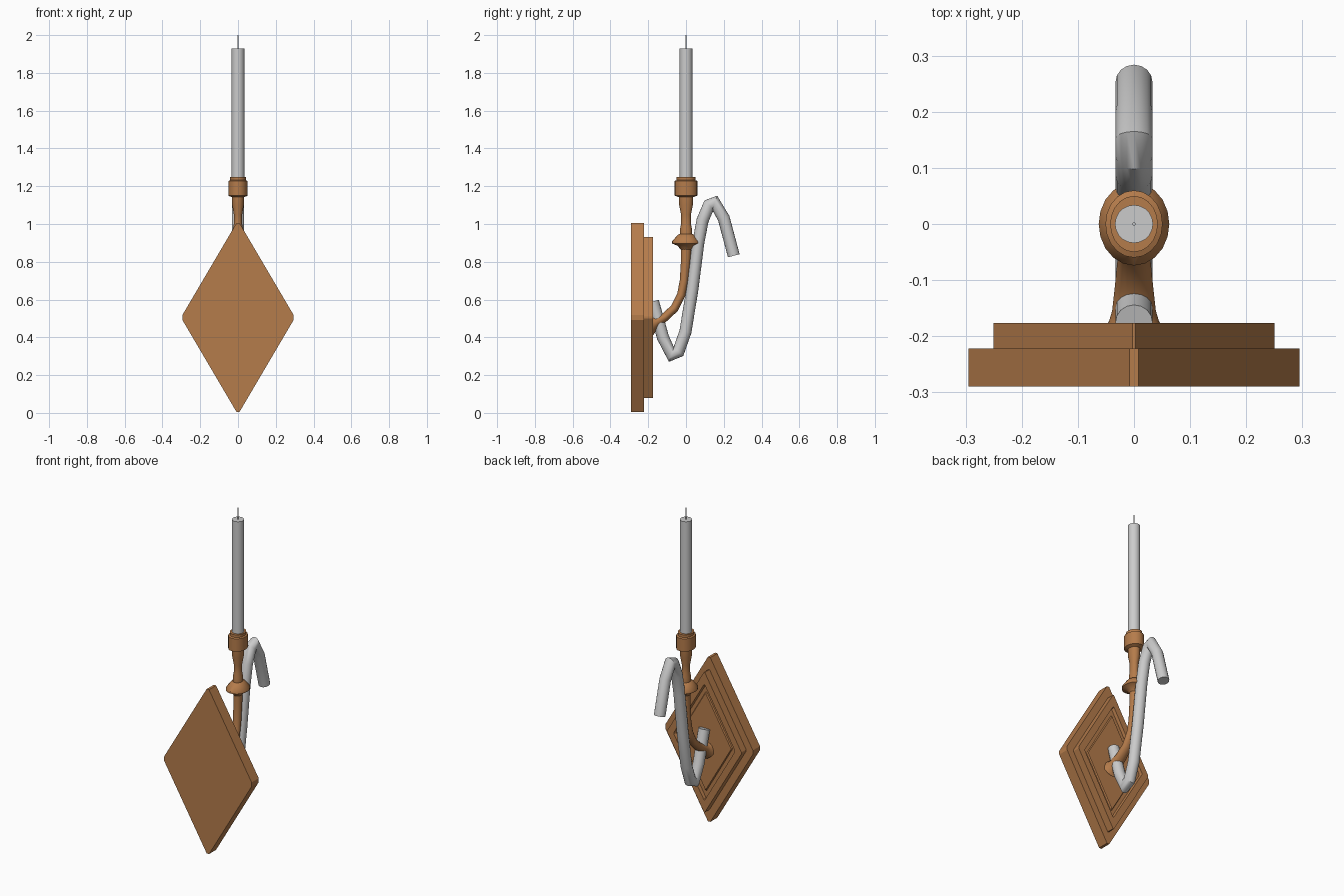
import bpy, bmesh, math
from mathutils import Vector

if "Cube" in bpy.data.objects:
    bpy.data.objects.remove(bpy.data.objects["Cube"])

metal = bpy.data.materials.new("copper")
metal.diffuse_color = (0.46, 0.20, 0.07, 1)
metal.use_nodes = True
metal.node_tree.nodes["Principled BSDF"].inputs["Base Color"].default_value = metal.diffuse_color


def loft(name, rings, mat=None, smooth=True):
    """Skin a list of equal-length point rings and cap both ends."""
    bm = bmesh.new()
    vs = [[bm.verts.new(p) for p in r] for r in rings]
    n = len(vs[0])
    for a, b in zip(vs, vs[1:]):
        for i in range(n):
            j = (i + 1) % n
            bm.faces.new((a[i], a[j], b[j], b[i]))
    bm.faces.new(vs[0][::-1])
    bm.faces.new(vs[-1])
    bmesh.ops.recalc_face_normals(bm, faces=bm.faces)
    me = bpy.data.meshes.new(name)
    bm.to_mesh(me)
    bm.free()
    ob = bpy.data.objects.new(name, me)
    bpy.context.collection.objects.link(ob)
    if mat:
        me.materials.append(mat)
    if smooth:
        bpy.ops.object.select_all(action='DESELECT')
        bpy.context.view_layer.objects.active = ob
        ob.select_set(True)
        bpy.ops.object.shade_smooth_by_angle(angle=math.radians(40))
    return ob


def diamond(hx, hz, y, c=0.008, zc=0.505):
    """Diamond ring in the XZ plane with slightly clipped corners."""
    d = c * 1.5
    return [(hx, y, zc - d), (hx, y, zc + d), (c, y, zc + hz), (-c, y, zc + hz),
            (-hx, y, zc + d), (-hx, y, zc - d), (-c, y, zc - hz), (c, y, zc - hz)]


def sweep(name, path, n, mat=None):
    """Sweep elliptical sections along a YZ path of (y, z, x radius, in-plane radius)."""
    pts = [Vector((0, p[0], p[1])) for p in path]
    rings = []
    for i, (p, s) in enumerate(zip(pts, path)):
        d0 = (p - pts[i - 1]).normalized() if i else (pts[1] - p).normalized()
        d1 = (pts[i + 1] - p).normalized() if i < len(pts) - 1 else d0
        t = (d0 + d1).normalized()
        nrm = Vector((0, -t.z, t.y)) / max(0.8, t.dot(d0))
        rings.append([p + Vector((s[2] * math.cos(a), 0, 0)) + nrm * s[3] * math.sin(a)
                      for a in (2 * math.pi * k / n for k in range(n))])
    return loft(name, rings, mat)


def column(name, profile, n, mat=None, sx=1.0):
    """Vertical turned part from (radius, z) pairs, squashed in x by sx."""
    return loft(name, [[(r * sx * math.cos(a), r * math.sin(a), z)
                        for a in (2 * math.pi * k / n for k in range(n))]
                       for r, z in profile], mat)


# wall plate
loft("back_plate", [diamond(0.295, 0.5, -0.29), diamond(0.295, 0.5, -0.222)],
     metal, False)

# raised rim with a recessed panel
loft("raised_panel", [diamond(hx, hz, y, 0.003) for hx, hz, y in
     [(0.25, 0.426, -0.222), (0.25, 0.426, -0.176), (0.205, 0.35, -0.176),
      (0.20, 0.342, -0.195), (0.175, 0.30, -0.195), (0.17, 0.29, -0.188)]],
     metal, False)

# curved arm, flared where it meets the plate
sweep("arm", [(-0.195, 0.465, 0.058, 0.06), (-0.175, 0.472, 0.045, 0.042),
              (-0.155, 0.482, 0.039, 0.029), (-0.11, 0.508, 0.034, 0.023),
              (-0.06, 0.555, 0.029, 0.022), (-0.025, 0.625, 0.026, 0.022),
              (-0.01, 0.70, 0.024, 0.023), (-0.002, 0.80, 0.024, 0.025),
              (0, 0.88, 0.025, 0.028)], 16, metal)

# turned candle holder
column("candle_holder", [(0.028, 0.865), (0.045, 0.885), (0.074, 0.897), (0.074, 0.908),
                         (0.044, 0.942), (0.032, 0.948), (0.031, 0.975), (0.026, 1.0),
                         (0.026, 1.05), (0.036, 1.10), (0.038, 1.142), (0.06, 1.15),
                         (0.06, 1.228), (0.05, 1.232), (0.05, 1.248)],
       20, metal, 0.85)

# candle and wick
column("candle", [(0.034, 1.24), (0.034, 1.93)], 20)
column("wick", [(0.003, 1.92), (0.003, 2.0)], 6)

# S-shaped hook
hook = [(-0.175, 0.59), (-0.122, 0.40), (-0.077, 0.308), (-0.04, 0.325), (-0.003, 0.43),
        (0.033, 0.65), (0.065, 0.90), (0.088, 1.02), (0.122, 1.10), (0.152, 1.112),
        (0.2, 1.03), (0.253, 0.832)]
sweep("hook", [(y, z, 0.033, 0.032) for y, z in hook], 16)
